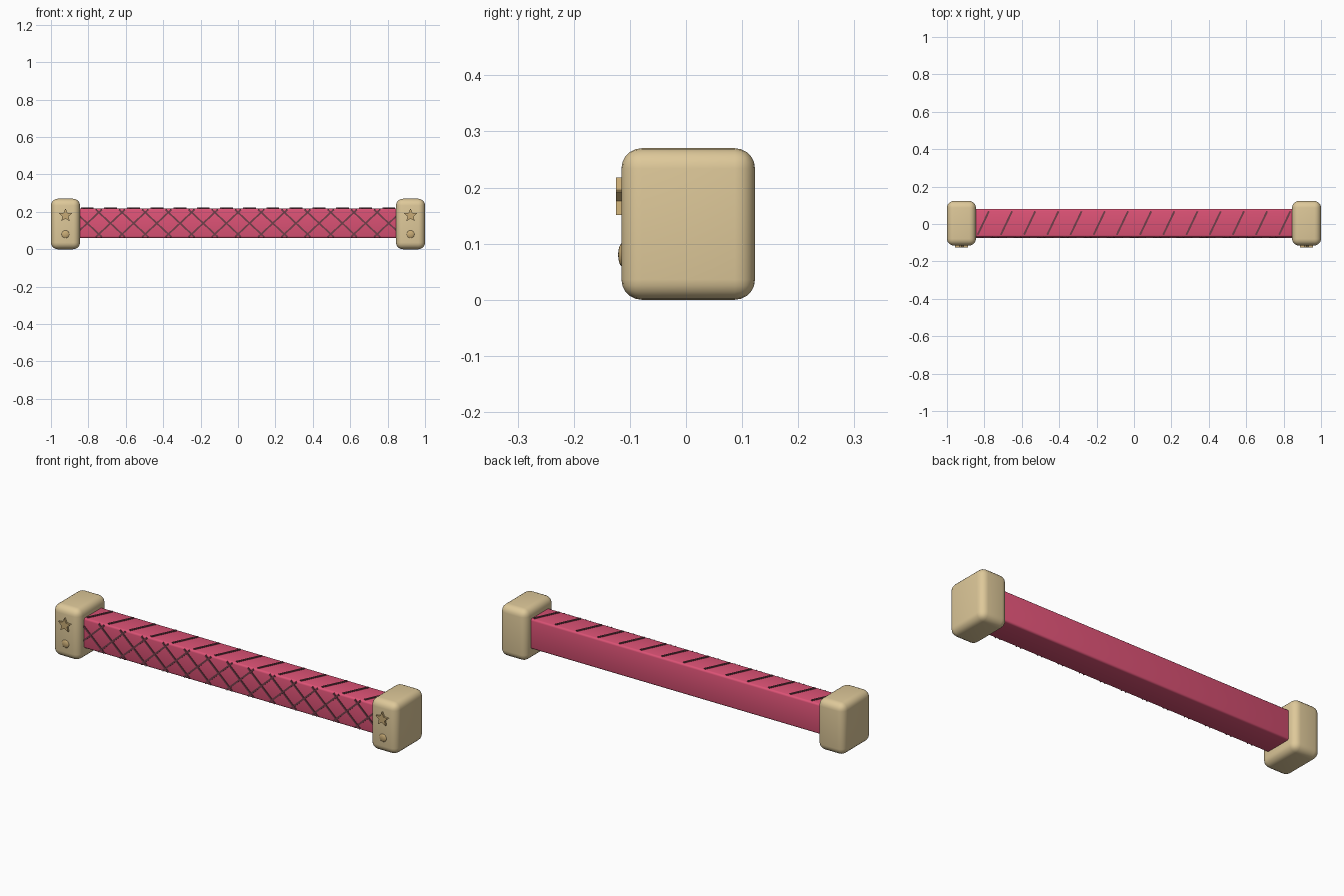
import bpy, bmesh, math
from mathutils import Matrix, Vector

if "Cube" in bpy.data.objects:
    bpy.data.objects.remove(bpy.data.objects["Cube"])


def material(name, rgb):
    m = bpy.data.materials.new(name)
    m.diffuse_color = (*rgb, 1)
    m.use_nodes = True
    m.node_tree.nodes["Principled BSDF"].inputs["Base Color"].default_value = m.diffuse_color
    return m


PINK = material("pink", (0.72, 0.085, 0.18))
TAN = material("tan", (0.73, 0.58, 0.32))
GOLD = material("gold", (0.58, 0.41, 0.18))
DARK = material("dark_strand", (0.17, 0.05, 0.07))


def finish(name, bm, mat):
    bmesh.ops.recalc_face_normals(bm, faces=bm.faces)
    me = bpy.data.meshes.new(name)
    bm.to_mesh(me)
    bm.free()
    ob = bpy.data.objects.new(name, me)
    bpy.context.collection.objects.link(ob)
    me.materials.append(mat)
    bpy.ops.object.select_all(action='DESELECT')
    ob.select_set(True)
    bpy.context.view_layer.objects.active = ob
    bpy.ops.object.shade_smooth_by_angle(angle=math.radians(35))
    return ob


def rounded_box(name, lo, hi, bevel, segments, mat):
    lo, hi = Vector(lo), Vector(hi)
    bm = bmesh.new()
    bmesh.ops.create_cube(bm, size=1, matrix=Matrix.Translation((lo + hi) / 2)
                          @ Matrix.Diagonal((*(hi - lo), 1)))
    bmesh.ops.bevel(bm, geom=bm.edges[:], offset=bevel, segments=segments,
                    profile=0.5, affect='EDGES')
    return finish(name, bm, mat)


def add_bar(bm, a, b, normal, width, depth):
    """Thin bar from a to b lying on a surface with the given normal."""
    a, b, n = Vector(a), Vector(b), Vector(normal)
    d = (b - a).normalized()
    rot = Matrix((d, n.cross(d), n)).transposed().to_4x4()
    bmesh.ops.create_cube(bm, size=1, matrix=Matrix.Translation((a + b) / 2) @ rot
                          @ Matrix.Diagonal(((b - a).length, width, depth, 1)))


# Padded beam
rounded_box("beam", (-0.87, -0.07, 0.06), (0.87, 0.08, 0.218), 0.01, 3, PINK)

# Criss-cross lattice on the front, slanted ridges on the top
lattice, ridges = bmesh.new(), bmesh.new()
count, pitch = 14, 0.124
for i in range(count):
    x = (i - (count - 1) / 2) * pitch
    for s in (-1, 1):
        add_bar(lattice, (x - s * 0.078, -0.070, 0.066), (x + s * 0.078, -0.070, 0.212),
                (0, -1, 0), 0.009, 0.008)
    add_bar(ridges, (x - 0.03, -0.058, 0.218), (x + 0.03, 0.068, 0.218),
            (0, 0, 1), 0.010, 0.008)
finish("front_lattice", lattice, DARK)
finish("top_ridges", ridges, DARK)

# End blocks, each with a star and a round stud on the front
for side, label in ((-1, "left"), (1, "right")):
    cx = side * 0.9225
    rounded_box(label + "_end_block", (cx - 0.0775, -0.115, 0), (cx + 0.0775, 0.123, 0.27),
                0.036, 5, TAN)

    bm = bmesh.new()
    pts = []
    for k in range(10):
        r = 0.037 if k % 2 == 0 else 0.0175
        t = math.pi / 2 + k * math.pi / 5
        pts.append(bm.verts.new((cx + r * math.cos(t), -0.125, 0.181 + r * math.sin(t))))
    face = bm.faces.new(pts)
    out = bmesh.ops.extrude_face_region(bm, geom=[face])
    bmesh.ops.translate(bm, vec=(0, 0.012, 0),
                        verts=[v for v in out["geom"] if isinstance(v, bmesh.types.BMVert)])
    finish(label + "_star", bm, GOLD)

    bm = bmesh.new()
    bmesh.ops.create_uvsphere(bm, u_segments=20, v_segments=10, radius=1,
                              matrix=Matrix.Translation((cx, -0.112, 0.08))
                              @ Matrix.Diagonal((0.022, 0.009, 0.022, 1)))
    finish(label + "_stud", bm, GOLD)
